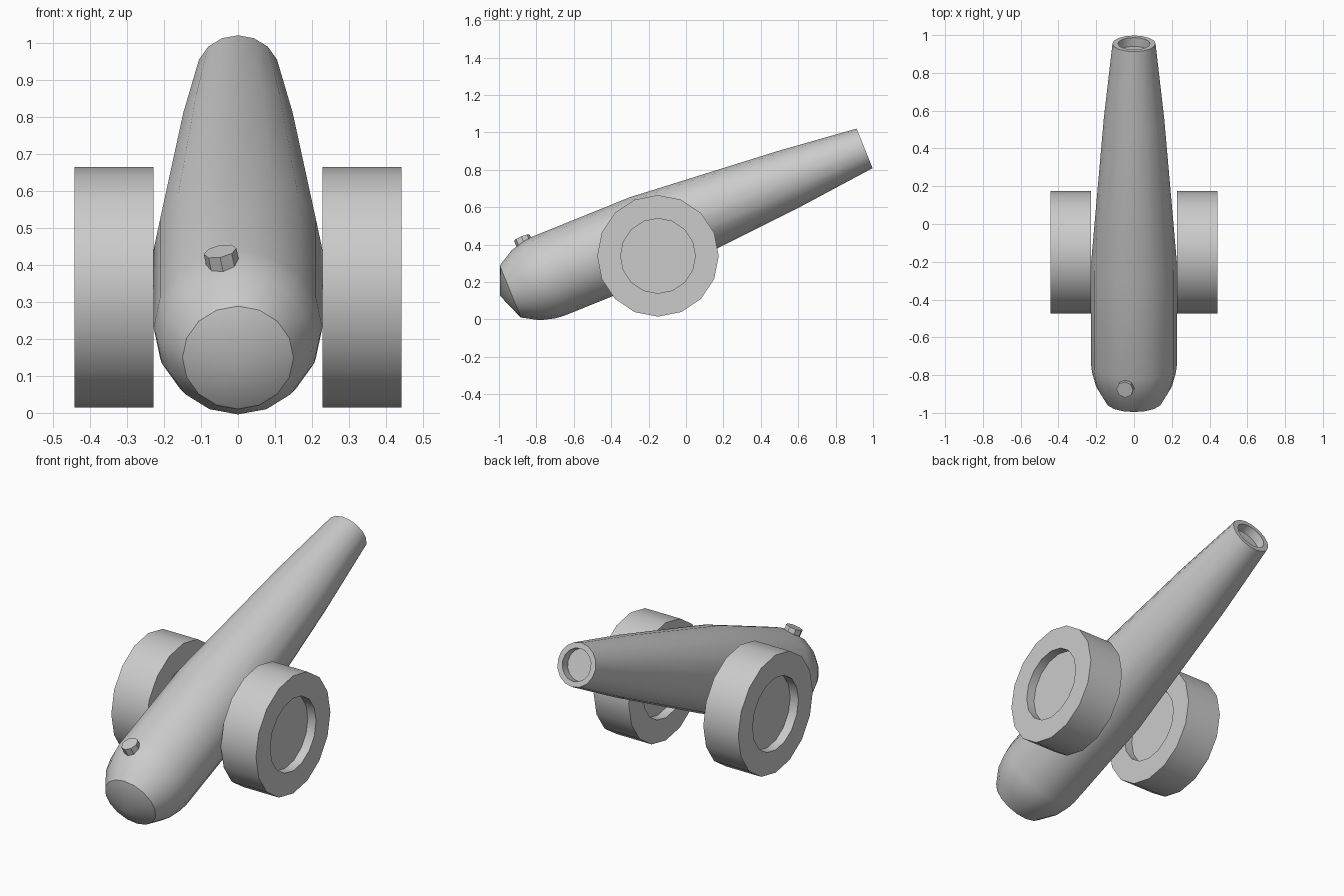
import bpy, bmesh
from math import sin, cos, pi, radians
from mathutils import Matrix

cube = bpy.data.objects.get("Cube")
if cube:
    bpy.data.objects.remove(cube, do_unlink=True)

COLOUR = (0.6, 0.6, 0.6, 1.0)
grey = bpy.data.materials.new("plain grey")
grey.use_nodes = True
grey.diffuse_color = COLOUR
grey.node_tree.nodes["Principled BSDF"].inputs["Base Color"].default_value = COLOUR


def lathe(name, profile, sides, matrix):
    """Turn a (height, radius) profile about local z; zero radius makes a pole."""
    bm = bmesh.new()
    rings = []
    for h, r in profile:
        if r == 0:
            rings.append([bm.verts.new((0, 0, h))] * sides)
        else:
            rings.append([bm.verts.new((r * cos(2 * pi * i / sides),
                                        r * sin(2 * pi * i / sides), h))
                          for i in range(sides)])
    for low, high in zip(rings, rings[1:]):
        for i in range(sides):
            j = (i + 1) % sides
            corners = dict.fromkeys((low[i], low[j], high[j], high[i]))
            bm.faces.new(list(corners))
    # Close open ends with flat caps
    for ring in (rings[0], rings[-1]):
        if ring[0] is not ring[1]:
            bm.faces.new(ring)
    bmesh.ops.recalc_face_normals(bm, faces=bm.faces)
    mesh = bpy.data.meshes.new(name)
    bm.to_mesh(mesh)
    bm.free()
    mesh.materials.append(grey)
    obj = bpy.data.objects.new(name, mesh)
    bpy.context.collection.objects.link(obj)
    obj.matrix_world = matrix
    bpy.ops.object.select_all(action='DESELECT')
    obj.select_set(True)
    bpy.context.view_layer.objects.active = obj
    bpy.ops.object.shade_smooth_by_angle(angle=radians(30))
    return obj


# Barrel: rounded breech, tapering tube and a shallow bore
tilt = Matrix.Translation((0, -0.74, 0.23)) @ Matrix.Rotation(radians(-68), 4, 'X')
barrel_profile = [(-0.275, 0), (-0.215, 0.15), (-0.125, 0.202), (-0.05, 0.222),
                  (0, 0.228), (0.566, 0.228), (1.4, 0.16), (1.828, 0.114),
                  (1.828, 0.085), (1.778, 0.085)]
lathe("barrel", barrel_profile, 16, tilt)

# Fuse knob standing on the breech, a little off centre
knob = (tilt @ Matrix.Translation((0, 0, -0.05))
        @ Matrix.Rotation(radians(-11.25), 4, 'Z') @ Matrix.Rotation(radians(90), 4, 'X'))
lathe("fuse_knob", [(0.19, 0.045), (0.248, 0.045)], 8, knob)

# Wheels: thick discs with a round recess in both faces
half, recess = 0.107, 0.05
wheel_profile = [(recess - half, 0.2), (-half, 0.2), (-half, 0.325),
                 (half, 0.325), (half, 0.2), (half - recess, 0.2)]
for side, x in (("left", 0.335), ("right", -0.335)):
    place = Matrix.Translation((x, -0.15, 0.34)) @ Matrix.Rotation(radians(90), 4, 'Y')
    lathe(side + "_wheel", wheel_profile, 16, place)
